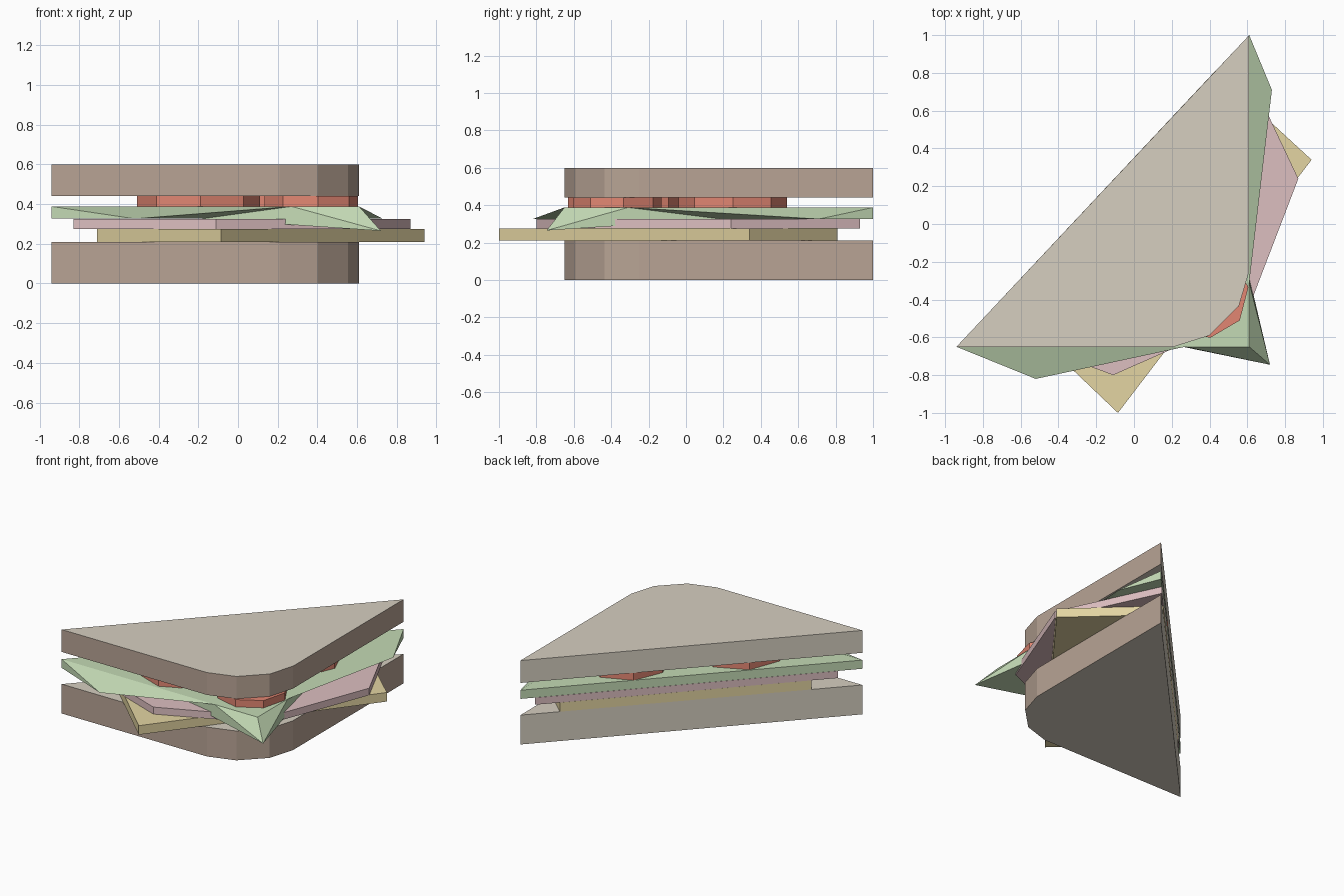
import bpy, bmesh, math

if "Cube" in bpy.data.objects:
    bpy.data.objects.remove(bpy.data.objects["Cube"])


def material(name, rgb):
    m = bpy.data.materials.new(name)
    m.diffuse_color = (*rgb, 1)
    m.use_nodes = True
    m.node_tree.nodes["Principled BSDF"].inputs["Base Color"].default_value = m.diffuse_color
    return m


crust = material("crust", (0.48, 0.37, 0.30))
crumb = material("crumb", (0.67, 0.62, 0.53))
green = material("lettuce", (0.55, 0.70, 0.46))
yellow = material("cheese", (0.77, 0.66, 0.36))
pink = material("ham", (0.72, 0.52, 0.53))
red = material("tomato", (0.76, 0.24, 0.17))


def build(name, verts, faces, mats, slots=None):
    me = bpy.data.meshes.new(name)
    me.from_pydata(verts, [], faces)
    for m in mats:
        me.materials.append(m)
    for i, s in enumerate(slots or []):
        me.polygons[i].material_index = s
    bm = bmesh.new()
    bm.from_mesh(me)
    bmesh.ops.recalc_face_normals(bm, faces=bm.faces)
    bm.to_mesh(me)
    bm.free()
    ob = bpy.data.objects.new(name, me)
    bpy.context.collection.objects.link(ob)
    return ob


def slab(name, outline, z0, z1, mats, slots=None):
    n = len(outline)
    verts = [(x, y, z) for z in (z0, z1) for x, y in outline]
    faces = [tuple(range(n))[::-1], tuple(range(n, 2 * n))]
    faces += [(i, (i + 1) % n, (i + 1) % n + n, i + n) for i in range(n)]
    return build(name, verts, faces, mats, slots)


# Bread slices: crust on the outer sides, crumb on top, bottom and the cut side
bread = [(-0.94, -0.65), (0.21, -0.65), (0.40, -0.59),
         (0.555, -0.435), (0.61, -0.25), (0.61, 1.0)]
for name, z0, z1 in (("bottom_bread", 0, 0.21), ("top_bread", 0.44, 0.60)):
    slab(name, bread, z0, z1, [crumb, crust], [0, 0, 1, 1, 1, 1, 1, 0])

# Cheese and ham, turned slices trimmed along the diagonal cut
slab("cheese", [(-0.71, -0.405), (-0.085, -1.0), (0.94, 0.34), (0.43, 0.81)],
     0.21, 0.275, [yellow])
slab("ham", [(-0.83, -0.533), (-0.11, -0.80), (0.59, -0.49), (0.87, 0.24),
             (0.544, 0.93)], 0.275, 0.325, [pink])

# Lettuce: flat sheet with two side flaps and a drooping corner
top, low = 0.388, 0.326
P = {
    "A": (-0.94, -0.65, top), "C": (0.27, -0.65, top), "E": (0.61, -0.65, top),
    "F": (0.61, -0.31, top), "H": (0.61, 1.0, top),
    "a": (-0.94, -0.65, low), "b": (-0.52, -0.82, low), "c": (-0.18, -0.56, low),
    "d": (0.72, -0.745, 0.265), "f": (0.50, 0.19, low), "g": (0.73, 0.71, low),
    "h": (0.61, 1.0, low),
}
keys = list(P)
lettuce_faces = ["ACEFH", "ahgfcb", "cfd", "Aab", "AbC", "bcC", "cdC", "CdE",
                 "EdF", "dfF", "fgF", "FgH", "ghH", "HhaA"]
build("lettuce", list(P.values()),
      [tuple(keys.index(k) for k in f) for f in lettuce_faces], [green])

# Tomato slices, eight-sided
for name, cx, cy, r, turn in (("left_tomato", -0.20, -0.32, 0.31, 2),
                              ("corner_tomato", 0.37, -0.367, 0.238, 8),
                              ("back_tomato", 0.30, 0.25, 0.29, 0)):
    ring = [(cx + r * math.cos(math.radians(turn + 45 * i)),
             cy + r * math.sin(math.radians(turn + 45 * i))) for i in range(8)]
    slab(name, ring, 0.388, 0.44, [red])
